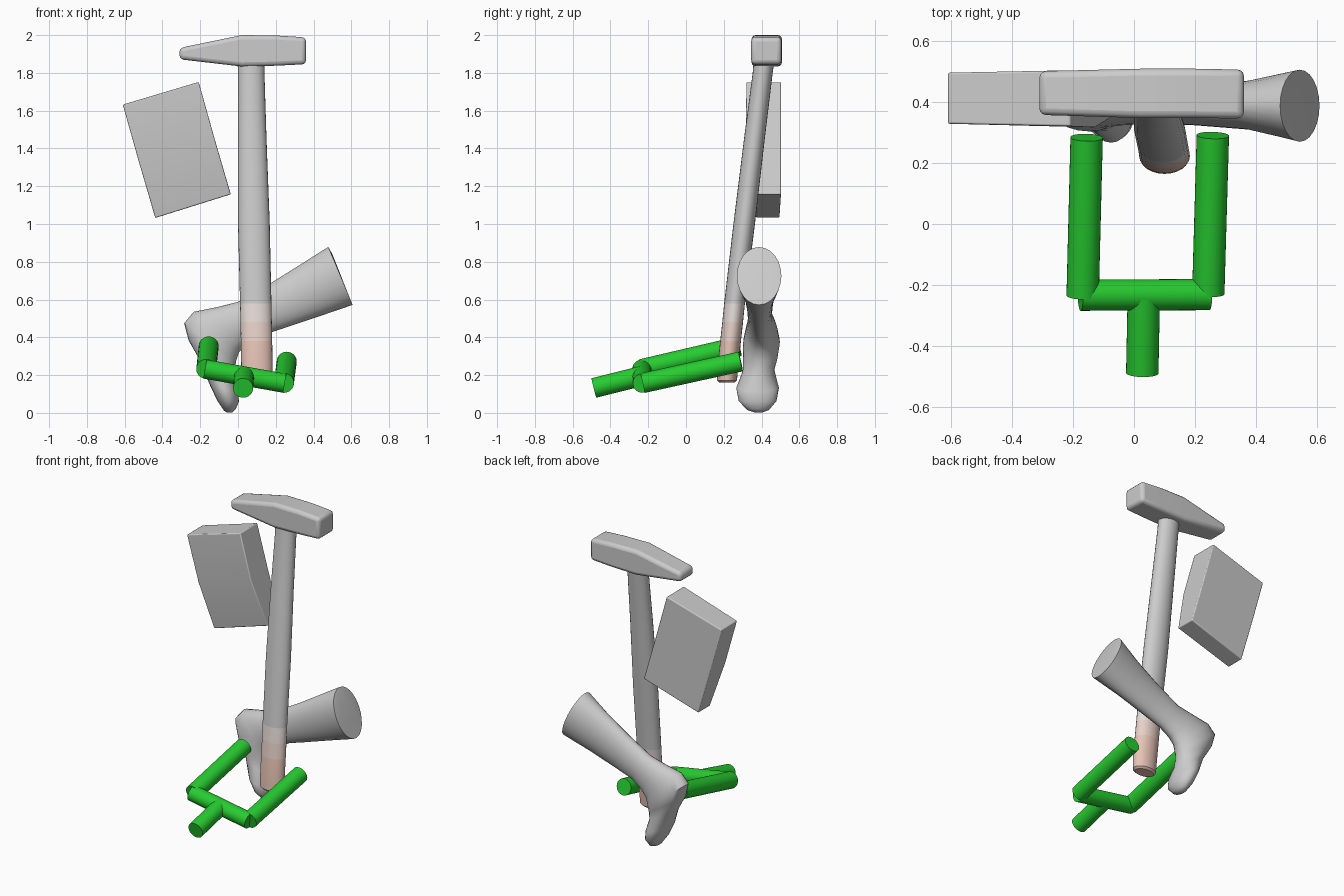
import bpy, bmesh
from math import sin, cos, pi, radians
from mathutils import Vector

if "Cube" in bpy.data.objects:
    bpy.data.objects.remove(bpy.data.objects["Cube"])


def add_mesh(name, rings, smooth=True, bevel=0, mats=()):
    """Skin a list of closed rings into a capped solid."""
    bm = bmesh.new()
    vs = [[bm.verts.new(p) for p in r] for r in rings]
    n = len(vs[0])
    for a, b in zip(vs, vs[1:]):
        for i in range(n):
            j = (i + 1) % n
            bm.faces.new((a[i], a[j], b[j], b[i]))
    bm.faces.new(vs[0][::-1])
    bm.faces.new(vs[-1])
    bmesh.ops.recalc_face_normals(bm, faces=bm.faces[:])
    me = bpy.data.meshes.new(name)
    bm.to_mesh(me)
    bm.free()
    ob = bpy.data.objects.new(name, me)
    bpy.context.collection.objects.link(ob)
    for m in mats:
        me.materials.append(m)
    bpy.ops.object.select_all(action='DESELECT')
    bpy.context.view_layer.objects.active = ob
    ob.select_set(True)
    if bevel:
        mod = ob.modifiers.new("Bevel", 'BEVEL')
        mod.width, mod.segments = bevel, 3
    if smooth:
        bpy.ops.object.shade_smooth_by_angle(angle=radians(40))
    return ob


def ellipse(c, u, v, n=24):
    return [c + u * cos(2 * pi * i / n) + v * sin(2 * pi * i / n) for i in range(n)]


def material(name, r, g, b):
    m = bpy.data.materials.new(name)
    m.diffuse_color = (r, g, b, 1)
    m.use_nodes = True
    m.node_tree.nodes["Principled BSDF"].inputs["Base Color"].default_value = m.diffuse_color
    return m


def rod(name, a, b, r, mat):
    a, b = Vector(a), Vector(b)
    d = (b - a).normalized()
    u = d.cross(Vector((0, 0, 1))).normalized() * r
    v = d.cross(u)
    return add_mesh(name, [ellipse(a, u, v, 32), ellipse(b, u, v, 32)], mats=[mat])


# Hammer head: wedge peen on the left, square face on the right
head = []
for x, y0, y1, z0, z1 in [(-0.31, .357, .5, 1.872, 1.932), (0.02, .347, .508, 1.834, 2.0),
                          (0.2, .347, .508, 1.838, 1.998), (0.36, .345, .505, 1.846, 1.988)]:
    head.append([Vector(p) for p in ((x, y0, z0), (x, y1, z0), (x, y1, z1), (x, y0, z1))])
add_mesh("hammer_head", head, bevel=0.022)

# Hammer handle: leaning oval shaft with a reddish grip end
tints = [material("handle_grey", .8, .8, .8), material("grip_light", .8, .72, .69),
         material("grip_mid", .8, .64, .58), material("grip_red", .8, .55, .47)]
rows = [(.1, .217, .160, .066, .04), (.1, .217, .172, .08, .053), (.1, .222, .25, .083, .055),
        (.098, .236, .38, .083, .055), (.096, .247, .48, .083, .055), (.094, .257, .58, .083, .055),
        (.084, .308, 1.0, .084, .057), (.075, .362, 1.45, .076, .055), (.07, .406, 1.8, .07, .053),
        (.07, .414, 1.87, .073, .055)]
handle = add_mesh("hammer_handle", [ellipse(Vector((x, y, z)), Vector((a, 0, 0)), Vector((0, b, 0)))
                                    for x, y, z, a, b in rows], mats=tints)
for f in handle.data.polygons:
    z = f.center.z
    f.material_index = 3 if z < .38 else 2 if z < .48 else 1 if z < .58 else 0

# Tilted block: top, middle and bottom sections, front tapering back at the bottom
block = []
for left, right, yl, yr in [((-.61, 1.632), (-.208, 1.752), .328, .32),
                            ((-.525, 1.33), (-.125, 1.455), .33, .316),
                            ((-.438, 1.032), (-.038, 1.157), .372, .37)]:
    (xl, zl), (xr, zr) = left, right
    block.append([Vector(p) for p in ((xl, yl, zl), (xr, yr, zr), (xr, .503, zr), (xl, .495, zl))])
add_mesh("tilted_block", block, bevel=0.006)

# Foot and shin: oval sections given by outer point, inner point, y centre and y half width
sections = [((.5, .84), (.595, .6), .387, .095),
            ((.478, .878), (.607, .572), .387, .118), ((.44, .855), (.55, .552), .388, .107),
            ((.33, .785), (.42, .508), .389, .08), ((.17, .685), (.23, .444), .39, .067),
            ((.0, .588), (.11, .405), .392, .064), ((-.12, .558), (.04, .36), .398, .075),
            ((-.235, .535), (.005, .32), .4, .085), ((-.285, .475), (-.01, .275), .4, .097),
            ((-.262, .385), (-.017, .23), .395, .092), ((-.2, .275), (-.015, .18), .385, .082),
            ((-.15, .15), (.0, .115), .379, .113), ((-.11, .065), (.005, .06), .379, .1),
            ((-.075, .012), (-.012, .02), .382, .058), ((-.058, .001), (-.03, .003), .385, .02)]
leg = []
for p, q, y, w in sections:
    p, q = Vector((p[0], y, p[1])), Vector((q[0], y, q[1]))
    leg.append(ellipse((p + q) / 2, (p - q) / 2, Vector((0, w, 0))))
add_mesh("foot_and_shin", leg)

# Green fork: stem, crossbar and two prongs
green = material("fork_green", .02, .6, .03)
rod("fork_stem", (.027, -.488, .132), (.032, -.235, .195), .053, green)
rod("fork_crossbar", (-.175, -.233, .232), (.247, -.231, .157), .051, green)
rod("fork_prong_left", (-.168, -.235, .232), (-.155, .283, .353), .053, green)
rod("fork_prong_right", (.243, -.228, .158), (.258, .29, .272), .053, green)
